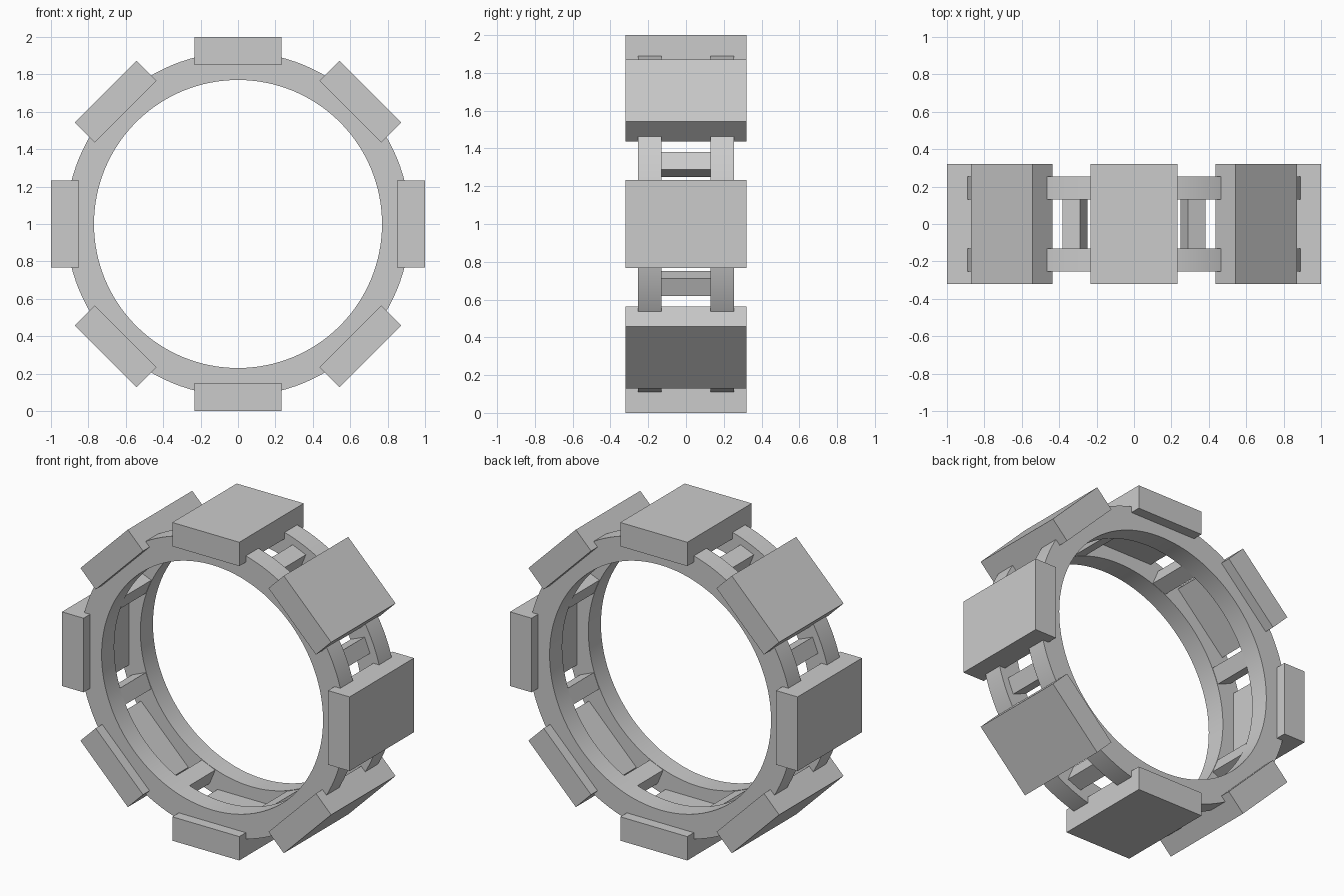
import bpy, bmesh, math
from mathutils import Matrix, Vector

default = bpy.data.objects.get("Cube")
if default:
    bpy.data.objects.remove(default, do_unlink=True)

CENTRE = Matrix.Translation((0, 0, 1))
COUNT = 8
SEGMENTS = 128

# One plain grey for everything
grey = bpy.data.materials.new("plain_grey")
grey.use_nodes = True
grey.diffuse_color = (0.6, 0.6, 0.6, 1)
grey.node_tree.nodes["Principled BSDF"].inputs["Base Color"].default_value = (0.6, 0.6, 0.6, 1)


def finish(name, bm):
    bmesh.ops.recalc_face_normals(bm, faces=bm.faces)
    mesh = bpy.data.meshes.new(name)
    bm.to_mesh(mesh)
    bm.free()
    mesh.materials.append(grey)
    obj = bpy.data.objects.new(name, mesh)
    bpy.context.collection.objects.link(obj)
    return obj


def ring(name, inner, outer, y0, y1):
    """Flat-sided hoop: a rectangle spun about the y axis."""
    bm = bmesh.new()
    corners = [(inner, y0), (outer, y0), (outer, y1), (inner, y1)]
    verts = [bm.verts.new((r, y, 0)) for r, y in corners]
    edges = [bm.edges.new((verts[i], verts[i - 1])) for i in range(len(verts))]
    bmesh.ops.spin(bm, geom=verts + edges, cent=(0, 0, 0), axis=(0, 1, 0),
                   angle=math.tau, steps=SEGMENTS, use_merge=True)
    bmesh.ops.remove_doubles(bm, verts=bm.verts, dist=0.0001)
    bmesh.ops.transform(bm, matrix=CENTRE, verts=bm.verts)
    obj = finish(name, bm)
    bpy.ops.object.select_all(action="DESELECT")
    obj.select_set(True)
    bpy.context.view_layer.objects.active = obj
    bpy.ops.object.shade_smooth_by_angle(angle=math.radians(30))


def radial_box(name, inner, outer, width, depth, angle):
    """Box lying across the wheel, turned to face outwards at an angle."""
    bm = bmesh.new()
    place = (CENTRE @ Matrix.Rotation(angle, 4, "Y")
             @ Matrix.Translation((0, 0, (inner + outer) / 2))
             @ Matrix.Diagonal(Vector((width, depth, outer - inner, 1))))
    bmesh.ops.create_cube(bm, size=1, matrix=place)
    finish(name, bm)


# Two hoops side by side
ring("front_hoop", 0.77, 0.92, -0.255, -0.13)
ring("back_hoop", 0.77, 0.92, 0.13, 0.255)

# Tread pads on the rim, with crossbars joining the hoops between them
step = math.tau / COUNT
for i in range(COUNT):
    radial_box(f"tread_pad_{i + 1}", 0.85, 1.0, 0.466, 0.64, i * step)
    radial_box(f"crossbar_{i + 1}", 0.772, 0.875, 0.1, 0.3, (i + 0.5) * step)
